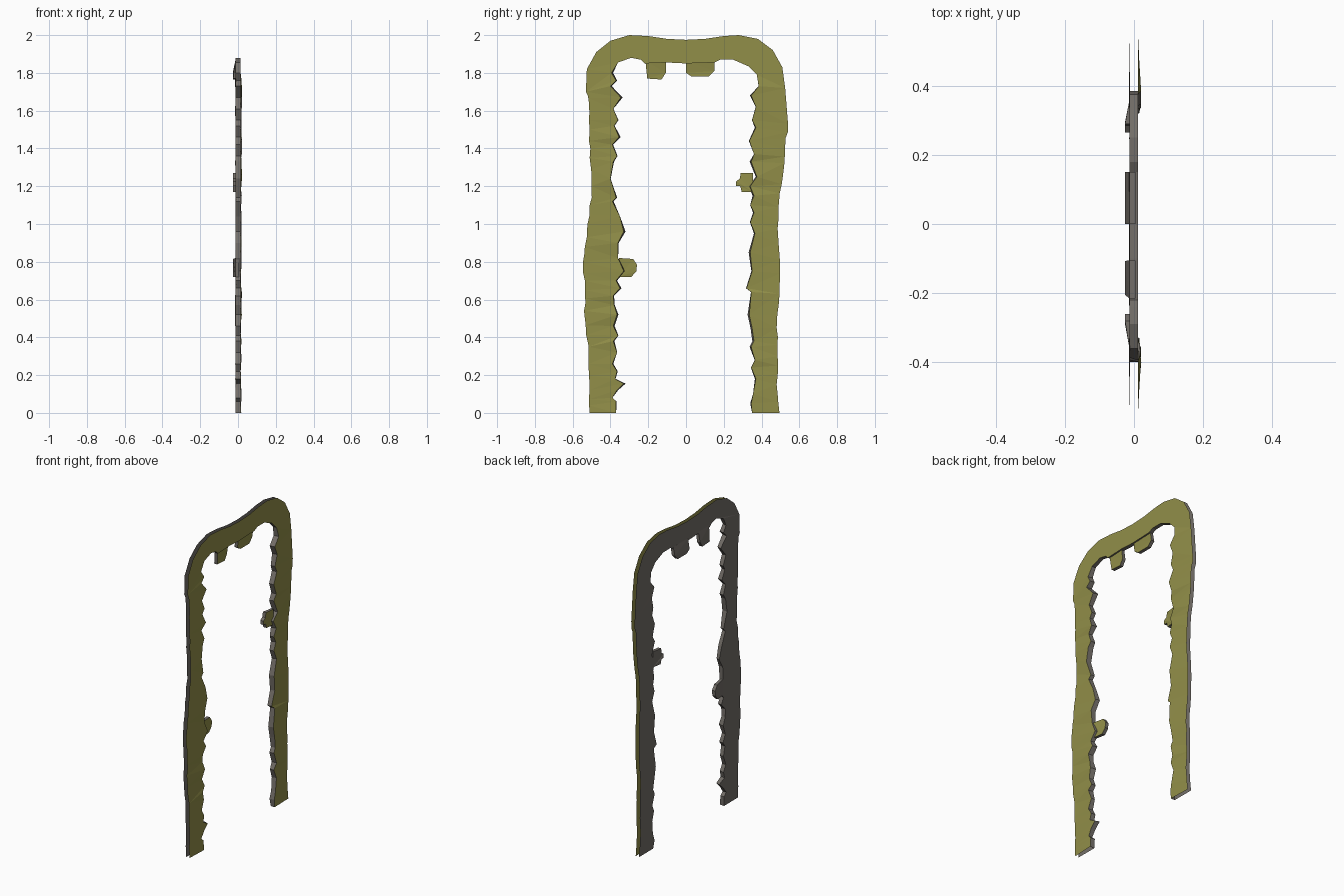
import bpy, bmesh, random
from mathutils import Vector
from mathutils.geometry import tessellate_polygon

if "Cube" in bpy.data.objects:
    bpy.data.objects.remove(bpy.data.objects["Cube"])

random.seed(4)


def material(name, rgb):
    m = bpy.data.materials.new(name)
    m.diffuse_color = (*rgb, 1)
    m.use_nodes = True
    m.node_tree.nodes["Principled BSDF"].inputs["Base Color"].default_value = m.diffuse_color
    return m


OLIVE = material("olive_face", (0.285, 0.272, 0.066))
GREY = material("dark_stone_grey", (0.17, 0.155, 0.138))


def finish(name, bm):
    me = bpy.data.meshes.new(name)
    bm.to_mesh(me)
    bm.free()
    me.materials.append(OLIVE)
    me.materials.append(GREY)
    ob = bpy.data.objects.new(name, me)
    bpy.context.collection.objects.link(ob)
    return ob


def fill(bm, verts, side, mat):
    """Fill a concave outline, seen flat along x, with faces turned to side (+1 or -1)."""
    flat = [Vector((v.co.y, v.co.z, 0)) for v in verts]
    for a, b, c in tessellate_polygon([flat]):
        turn = (flat[b] - flat[a]).cross(flat[c] - flat[a]).z * side
        order = (a, b, c) if turn > 0 else (a, c, b)
        bm.faces.new([verts[i] for i in order]).material_index = mat


# Outer outline (y, z): up the left leg, over the top, down the right leg
outer = [(-.51, 0), (-.51, .12), (-.515, .35), (-.54, .54), (-.535, .65), (-.545, .8),
         (-.525, .93), (-.51, 1.05), (-.5, 1.2), (-.51, 1.35), (-.51, 1.5), (-.515, 1.65),
         (-.53, 1.7), (-.525, 1.82), (-.475, 1.91), (-.4, 1.97), (-.3, 2.0), (-.2, 1.995),
         (-.1, 1.98), (0, 1.975), (.1, 1.98), (.2, 1.995), (.28, 2.0), (.38, 1.98),
         (.46, 1.92), (.51, 1.83), (.525, 1.72), (.54, 1.53), (.525, 1.4), (.515, 1.27),
         (.49, 1.09), (.49, .9), (.495, .63), (.48, .45), (.485, .3), (.48, .15), (.495, 0)]

# Ragged inner edge: left leg, lintel, right leg
inner_left = [(-.37, 0), (-.37, .06), (-.39, .08), (-.365, .12), (-.33, .155), (-.375, .18),
              (-.365, .22), (-.39, .26), (-.365, .32), (-.385, .38), (-.36, .41), (-.385, .46),
              (-.365, .52), (-.38, .57), (-.385, .62), (-.35, .66), (-.37, .7), (-.33, .75),
              (-.36, .82), (-.36, .9), (-.33, .96), (-.35, 1.04), (-.39, 1.12), (-.37, 1.14),
              (-.4, 1.24), (-.385, 1.33), (-.365, 1.36), (-.39, 1.42), (-.355, 1.46),
              (-.38, 1.52), (-.36, 1.55), (-.385, 1.61), (-.345, 1.67), (-.4, 1.73),
              (-.37, 1.76), (-.395, 1.8)]
inner_top = [(-.36, 1.855), (-.29, 1.88), (-.24, 1.87), (-.22, 1.85), (-.1, 1.855), (0, 1.85),
             (.15, 1.855), (.18, 1.87), (.25, 1.87), (.33, 1.835), (.375, 1.79)]
inner_right = [(.385, 1.73), (.345, 1.68), (.37, 1.62), (.35, 1.55), (.37, 1.51), (.335, 1.44),
               (.36, 1.37), (.345, 1.33), (.375, 1.25), (.34, 1.2), (.36, 1.15), (.34, 1.1),
               (.36, 1.06), (.34, 1.01), (.365, .95), (.34, .85), (.35, .75), (.32, .66),
               (.345, .64), (.335, .52), (.35, .45), (.36, .38), (.345, .35), (.365, .28),
               (.345, .24), (.37, .18), (.355, .1), (.345, .05), (.35, 0)]

# Roughen the outer leg edges with slightly shifted in-between points
rough = []
for (y0, z0), (y1, z1) in zip(outer, outer[1:]):
    rough.append((y0, z0))
    if z0 < 1.7:
        for t in (.33, .6):
            rough.append((y0 + (y1 - y0) * t + random.uniform(-.006, .006), z0 + (z1 - z0) * t))
outer = rough + outer[-1:]

# Arch frame: olive front sheet, grey back sheet, grey inner rim, open outer side
bm = bmesh.new()
front_out = [bm.verts.new((.012, y, z)) for y, z in outer]
back_out = [bm.verts.new((-.012, y, z)) for y, z in outer]
front_in, back_in = [], []
for part in (inner_left, inner_top, inner_right):
    for y, z in part:
        leg = part is not inner_top
        x = random.uniform(.012, .021) if leg else .012
        step = random.uniform(0, .01) if leg and z > 0 else 0
        front_in.append(bm.verts.new((x, y, z)))
        back_in.append(bm.verts.new((-random.uniform(.011, .015),
                                     y - step if y > 0 else y + step, z)))
fill(bm, front_out + front_in[::-1], 1, 0)
fill(bm, back_out + back_in[::-1], -1, 1)
for i in range(len(front_in) - 1):
    bm.faces.new((back_in[i], back_in[i + 1], front_in[i + 1], front_in[i])).material_index = 1
finish("arch_frame", bm)


# Small broken chunks hanging from the inner edge, tilted back towards the tip
def chunk(name, pts, root):
    bm = bmesh.new()
    f = [bm.verts.new((.004 if root(y, z) else -.004, y, z)) for y, z in pts]
    b = [bm.verts.new((-.014 if root(y, z) else -.026, y, z)) for y, z in pts]
    fill(bm, f, 1, 0)
    fill(bm, b, -1, 1)
    for i in range(len(pts)):
        j = (i + 1) % len(pts)
        bm.faces.new((f[i], b[i], b[j], f[j])).material_index = 1
    bmesh.ops.recalc_face_normals(bm, faces=bm.faces)
    finish(name, bm)


chunk("left_chunk", [(-.355, .72), (-.29, .72), (-.262, .75), (-.26, .785), (-.28, .815),
                     (-.355, .82)], lambda y, z: y < -.33)
chunk("right_chunk", [(.355, 1.27), (.29, 1.27), (.285, 1.24), (.265, 1.225), (.265, 1.2),
                      (.287, 1.2), (.295, 1.17), (.355, 1.17)], lambda y, z: y > .33)
chunk("lintel_chunk_a", [(-.215, 1.865), (-.205, 1.77), (-.13, 1.765), (-.107, 1.8),
                         (-.105, 1.865)], lambda y, z: z > 1.84)
chunk("lintel_chunk_b", [(0, 1.865), (0, 1.8), (.03, 1.78), (.12, 1.78), (.15, 1.81),
                         (.15, 1.865)], lambda y, z: z > 1.84)
